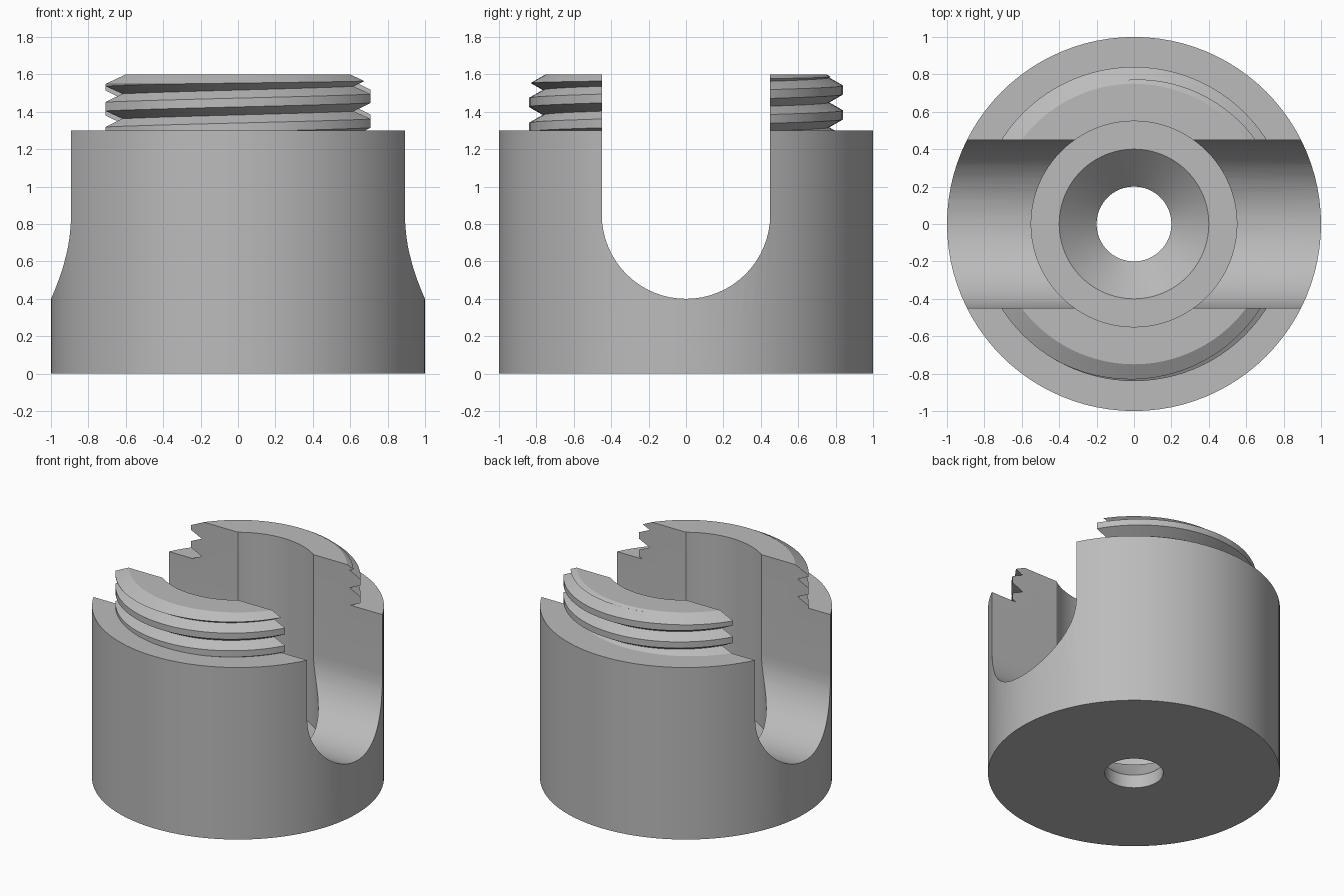
import bpy, bmesh, math

if "Cube" in bpy.data.objects:
    bpy.data.objects.remove(bpy.data.objects["Cube"])

SEG = 96
PITCH = 0.133

grey = bpy.data.materials.new("light_grey")
grey.diffuse_color = (0.5, 0.5, 0.5, 1)
grey.use_nodes = True
grey.node_tree.nodes["Principled BSDF"].inputs["Base Color"].default_value = grey.diffuse_color


def make_object(name, bm):
    bmesh.ops.recalc_face_normals(bm, faces=bm.faces)
    mesh = bpy.data.meshes.new(name)
    bm.to_mesh(mesh)
    bm.free()
    mesh.materials.append(grey)
    ob = bpy.data.objects.new(name, mesh)
    bpy.context.collection.objects.link(ob)
    return ob


def lathe(name, profile):
    """Solid of revolution from (radius, z) points, capped at both ends."""
    bm = bmesh.new()
    rings = [[bm.verts.new((r * math.cos(2 * math.pi * i / SEG),
                            r * math.sin(2 * math.pi * i / SEG), z))
              for i in range(SEG)] for r, z in profile]
    for a, b in zip(rings, rings[1:]):
        for i in range(SEG):
            j = (i + 1) % SEG
            bm.faces.new((a[i], a[j], b[j], b[i]))
    bm.faces.new(rings[0][::-1])
    bm.faces.new(rings[-1])
    return make_object(name, bm)


def helix_groove(name, z_front, turn_from, turn_to):
    """V-shaped cutter swept along a right-handed helix."""
    bm = bmesh.new()
    section = [(0.765, 0.0), (0.86, -0.0545), (0.86, 0.0545)]
    rings = []
    for i in range(int(turn_from * SEG), int(turn_to * SEG) + 1):
        a = 2 * math.pi * i / SEG - math.pi / 2
        z = z_front + PITCH * i / SEG
        rings.append([bm.verts.new((r * math.cos(a), r * math.sin(a), z + dz))
                      for r, dz in section])
    for p, q in zip(rings, rings[1:]):
        for k in range(3):
            m = (k + 1) % 3
            bm.faces.new((p[k], p[m], q[m], q[k]))
    bm.faces.new(rings[0])
    bm.faces.new(rings[-1])
    return make_object(name, bm)


def slot(name, half, centre_z, top, length):
    """Round-bottomed channel running along x."""
    pts = [(half, top), (-half, top)]
    n = 32
    for i in range(n + 1):
        a = math.pi + math.pi * i / n
        pts.append((half * math.cos(a), centre_z + half * math.sin(a)))
    bm = bmesh.new()
    ends = [[bm.verts.new((x, y, z)) for y, z in pts] for x in (-length, length)]
    for i in range(len(pts)):
        j = (i + 1) % len(pts)
        bm.faces.new((ends[0][i], ends[0][j], ends[1][j], ends[1][i]))
    bm.faces.new(ends[0])
    bm.faces.new(ends[1][::-1])
    return make_object(name, bm)


def boolean(target, tool, operation):
    mod = target.modifiers.new(operation.lower(), 'BOOLEAN')
    mod.operation = operation
    mod.solver = 'EXACT'
    mod.object = tool
    bpy.context.view_layer.objects.active = target
    bpy.ops.object.modifier_apply(modifier=mod.name)
    bpy.data.objects.remove(tool, do_unlink=True)


# threaded collar with a chamfered top
collar = lathe("collar", [(0.84, 1.25), (0.84, 1.548), (0.75, 1.6)])
boolean(collar, helix_groove("thread_groove", 1.383, -2, 3), 'DIFFERENCE')

# main cylinder joined to the collar
body = lathe("slotted_body", [(1, 0), (1, 1.3)])
boolean(body, collar, 'UNION')

# cross slot, then stepped bore with countersunk screw hole
boolean(body, slot("slot_cutter", 0.45, 0.85, 2.0, 1.5), 'DIFFERENCE')
boolean(body, lathe("bore_cutter", [(0.2, -0.2), (0.2, 0.1), (0.4, 0.3),
                                    (0.55, 0.3), (0.55, 2.0)]), 'DIFFERENCE')

# smooth round walls, crisp edges
bpy.ops.object.select_all(action='DESELECT')
body.select_set(True)
bpy.context.view_layer.objects.active = body
bpy.ops.object.shade_smooth_by_angle(angle=math.radians(25))
